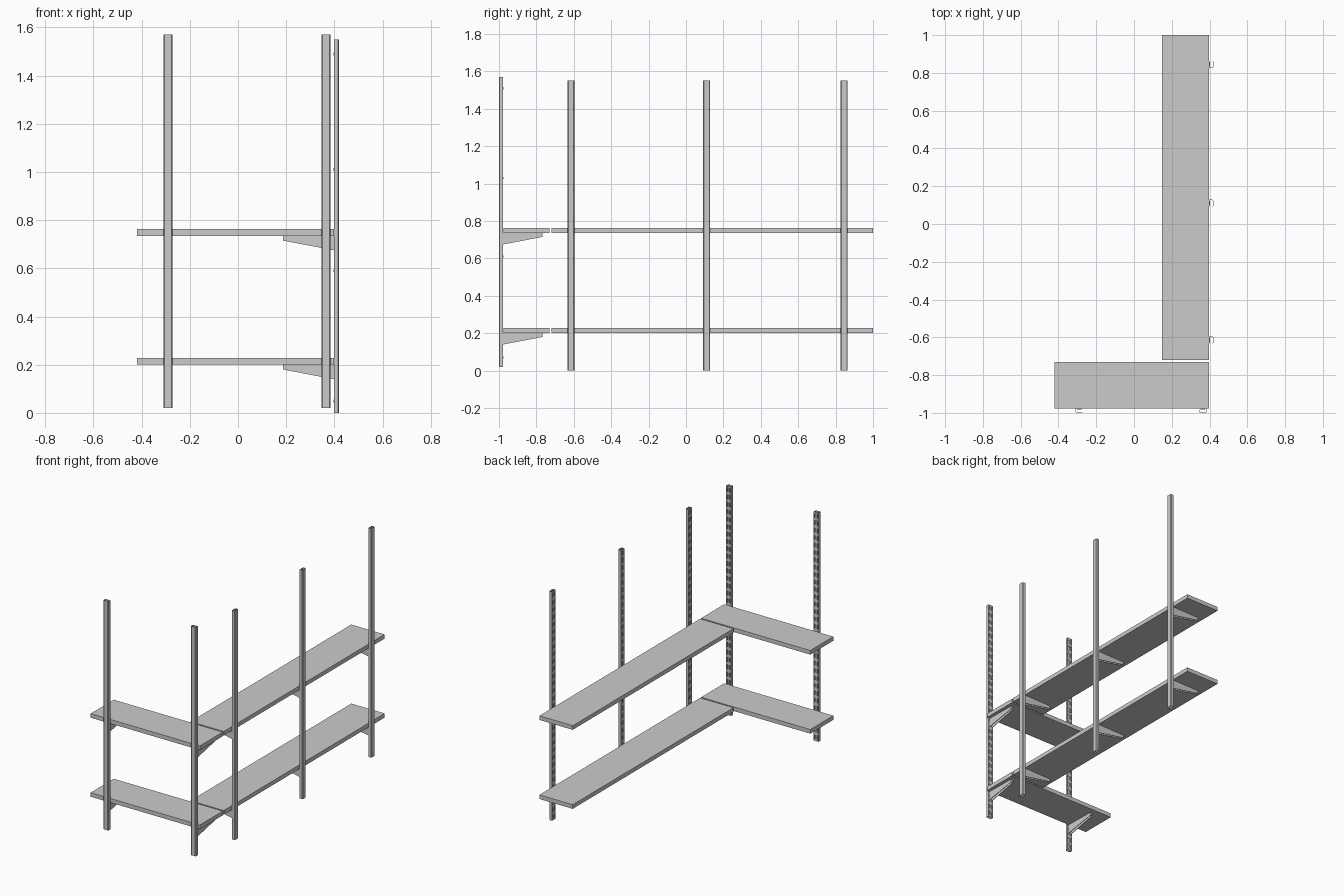
import bpy, bmesh, math

if "Cube" in bpy.data.objects:
    bpy.data.objects.remove(bpy.data.objects["Cube"])

W, D, H = 0.037, 0.022, 1.55      # upright width, depth, height
T = 0.002                          # sheet metal thickness


def finish(bm, name, loc=(0, 0, 0), rot=0.0, thick=0.0):
    bmesh.ops.remove_doubles(bm, verts=bm.verts, dist=1e-5)
    bmesh.ops.recalc_face_normals(bm, faces=bm.faces)
    me = bpy.data.meshes.new(name)
    bm.to_mesh(me)
    bm.free()
    ob = bpy.data.objects.new(name, me)
    bpy.context.collection.objects.link(ob)
    ob.location = loc
    ob.rotation_euler = (0, 0, rot)
    if thick:
        mod = ob.modifiers.new("sheet", 'SOLIDIFY')
        mod.thickness = thick
        mod.offset = -1
    return ob


def box(name, x0, x1, y0, y1, z0, z1):
    bm = bmesh.new()
    bmesh.ops.create_cube(bm, size=1)
    for v in bm.verts:
        v.co = ((x0, x1)[v.co.x > 0], (y0, y1)[v.co.y > 0], (z0, z1)[v.co.z > 0])
    return finish(bm, name)


def quad(bm, *pts):
    return bm.faces.new([bm.verts.new(p) for p in pts])


# Hollow slotted rail: local y = 0 at the wall, slots on the y = D face
def upright(name, loc, rot):
    bm = bmesh.new()
    h, c = W / 2, 0.004
    zs, n = [0.0], 31
    pitch = H / n
    for i in range(n):
        zs += [i * pitch + 0.011, i * pitch + 0.039]
    zs.append(H)
    us = [-h, -0.0135, -0.007, 0.007, 0.0135, h]
    for j in range(len(zs) - 1):
        a, b = zs[j], zs[j + 1]
        for k in range(5):
            if j % 2 == 1 and k in (1, 3):
                continue
            quad(bm, (us[k], D, a), (us[k + 1], D, a), (us[k + 1], D, b), (us[k], D, b))
        prof = [(-h, D), (-h, c), (-h + c, 0), (h - c, 0), (h, c), (h, D)]
        for p, q in zip(prof, prof[1:]):
            quad(bm, (*p, a), (*q, a), (*q, b), (*p, b))
    finish(bm, name, loc, rot, T)
    # screw heads on the slotted face
    bm = bmesh.new()
    for z in (0.05, 0.59, 1.01, 1.49):
        r = bmesh.ops.create_cone(bm, cap_ends=True, segments=12, radius1=0.006,
                                  radius2=0.006, depth=0.003)
        for v in r["verts"]:
            x, y, zz = v.co
            v.co = (x, D + zz, z + y)
    finish(bm, name + "_screws", loc, rot)


# Folded bracket: two tapered cheeks joined by a top plate
def bracket(name, loc, rot):
    bm = bmesh.new()
    side = [(D - 0.004, 0), (0.233, 0), (0.233, -0.02), (D - 0.004, -0.061)]
    half = [0.012, 0.008, 0.008, 0.012]
    L = [(-w, y, z) for (y, z), w in zip(side, half)]
    R = [(w, y, z) for (y, z), w in zip(side, half)]
    quad(bm, *L)
    quad(bm, *R)
    quad(bm, L[0], L[1], R[1], R[0])
    quad(bm, L[1], L[2], R[2], R[1])
    finish(bm, name, loc, rot, 0.003)


# Uprights on the two walls: location and turn
rails = [("short_wall", (x, -1, 0.02), 0) for x in (-0.29, 0.365)]
rails += [("long_wall", (0.42, y, 0), math.pi / 2) for y in (-0.615, 0.11, 0.845)]

for i, (wall, loc, rot) in enumerate(rails):
    upright(f"{wall}_upright_{i}", loc, rot)
    for level, z in (("lower", 0.2), ("upper", 0.735)):
        bracket(f"{level}_{wall}_bracket_{i}", (loc[0], loc[1], z), rot)

# Shelf boards
for level, z in (("lower", 0.2), ("upper", 0.735)):
    box(f"{level}_short_shelf", -0.42, 0.398, -0.976, -0.73, z, z + 0.028)
    box(f"{level}_long_shelf", 0.148, 0.398, -0.72, 1.0, z, z + 0.028)
